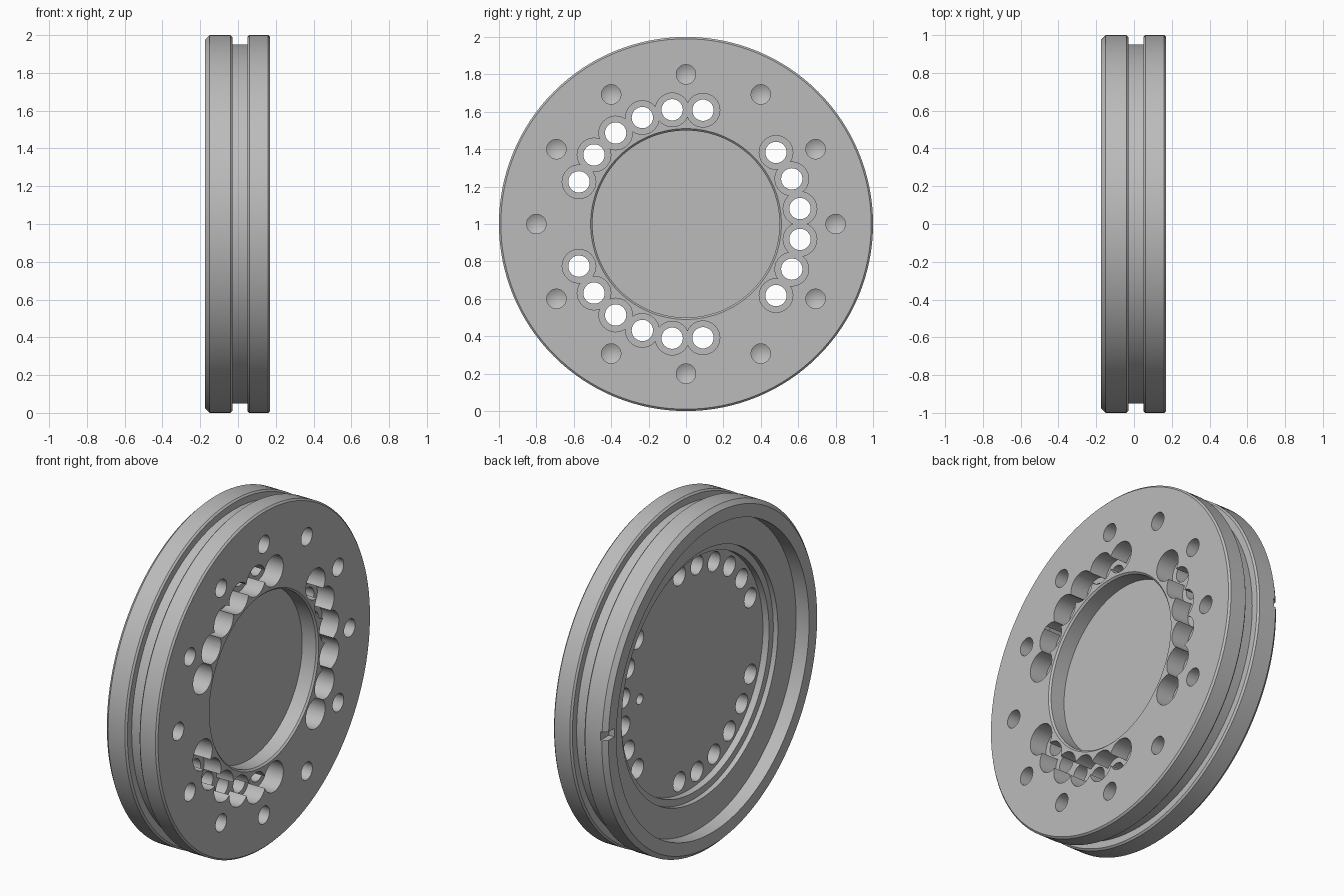
import bpy, bmesh
from math import cos, sin, radians, tau
from mathutils import Vector

if "Cube" in bpy.data.objects:
    bpy.data.objects.remove(bpy.data.objects["Cube"])

steel = bpy.data.materials.new("grey_metal")
steel.use_nodes = True
grey = (0.5, 0.5, 0.5, 1)
steel.diffuse_color = grey
steel.node_tree.nodes["Principled BSDF"].inputs["Base Color"].default_value = grey


def add_object(name, bm):
    bmesh.ops.recalc_face_normals(bm, faces=bm.faces)
    mesh = bpy.data.meshes.new(name)
    bm.to_mesh(mesh)
    bm.free()
    mesh.materials.append(steel)
    obj = bpy.data.objects.new(name, mesh)
    bpy.context.collection.objects.link(obj)
    return obj


def lathe(name, profile, centres, steps):
    """Turn an (x, radius) profile about an x-parallel axis at each (y, z)."""
    bm = bmesh.new()
    for y, z in centres:
        verts = [bm.verts.new((x, y + r, z)) for x, r in profile]
        edges = [bm.edges.new(pair) for pair in zip(verts, verts[1:])]
        bmesh.ops.spin(bm, geom=verts + edges, cent=(0, y, z), axis=(1, 0, 0),
                       angle=tau, steps=steps)
    bmesh.ops.remove_doubles(bm, verts=bm.verts, dist=0.0002)
    return add_object(name, bm)


def ring(radius, angles):
    return [(radius * cos(radians(a)), 1 + radius * sin(radians(a))) for a in angles]


def cut(target, cutter):
    cutter.hide_render = True
    mod = target.modifiers.new("cut", "BOOLEAN")
    mod.operation, mod.solver, mod.object = "DIFFERENCE", "EXACT", cutter
    bpy.context.view_layer.objects.active = target
    bpy.ops.object.modifier_apply(modifier=mod.name)
    bpy.data.objects.remove(cutter)


# Turned body: front recess, grooved rim, stepped back recess
body = lathe("flange_body", [
    (0.07, 0), (0.07, 0.5), (0.16, 0.5), (0.17, 0.51),
    (0.17, 0.99), (0.16, 1), (0.06, 1), (0.05, 0.99),
    (0.05, 0.95), (-0.03, 0.95), (-0.03, 0.99), (-0.04, 1),
    (-0.15, 1), (-0.175, 0.975), (-0.175, 0.9), (-0.09, 0.9),
    (-0.09, 0.73), (-0.06, 0.73), (-0.06, 0.69), (-0.02, 0.69), (-0.02, 0)],
    [(0, 1)], 128)

# Three groups of six counterbored through holes
bolt_angles = [group + 15.4 * (i - 2.5) for group in (0, 120, 240) for i in range(6)]
for start in (0, 1):
    spots = ring(0.615, bolt_angles[start::2])
    cut(body, lathe("counterbore_cutter",
                    [(0.3, 0), (0.3, 0.09), (0.06, 0.09), (0.06, 0.057),
                     (-0.05, 0.057), (-0.05, 0)], spots, 32))

# Twelve blind drilled holes with conical bottoms
cut(body, lathe("drill_cutter",
                [(0.3, 0), (0.3, 0.052), (0.06, 0.052), (0.03, 0)],
                ring(0.8, range(0, 360, 30)), 32))

# Small locating hole in the back web
cut(body, lathe("locating_hole_cutter",
                [(-0.1, 0), (-0.1, 0.03), (0.03, 0.03), (0.03, 0)],
                [(0.46, 1.02)], 24))

# Small notch in the back rim
bm = bmesh.new()
bmesh.ops.create_cube(bm, size=1)
bmesh.ops.scale(bm, verts=bm.verts, vec=(0.08, 0.14, 0.05))
bmesh.ops.translate(bm, verts=bm.verts, vec=Vector((-0.18, 0.99, 1.04)))
cut(body, add_object("notch_cutter", bm))

bpy.ops.object.select_all(action="DESELECT")
body.select_set(True)
bpy.context.view_layer.objects.active = body
bpy.ops.object.shade_smooth_by_angle(angle=radians(30))
